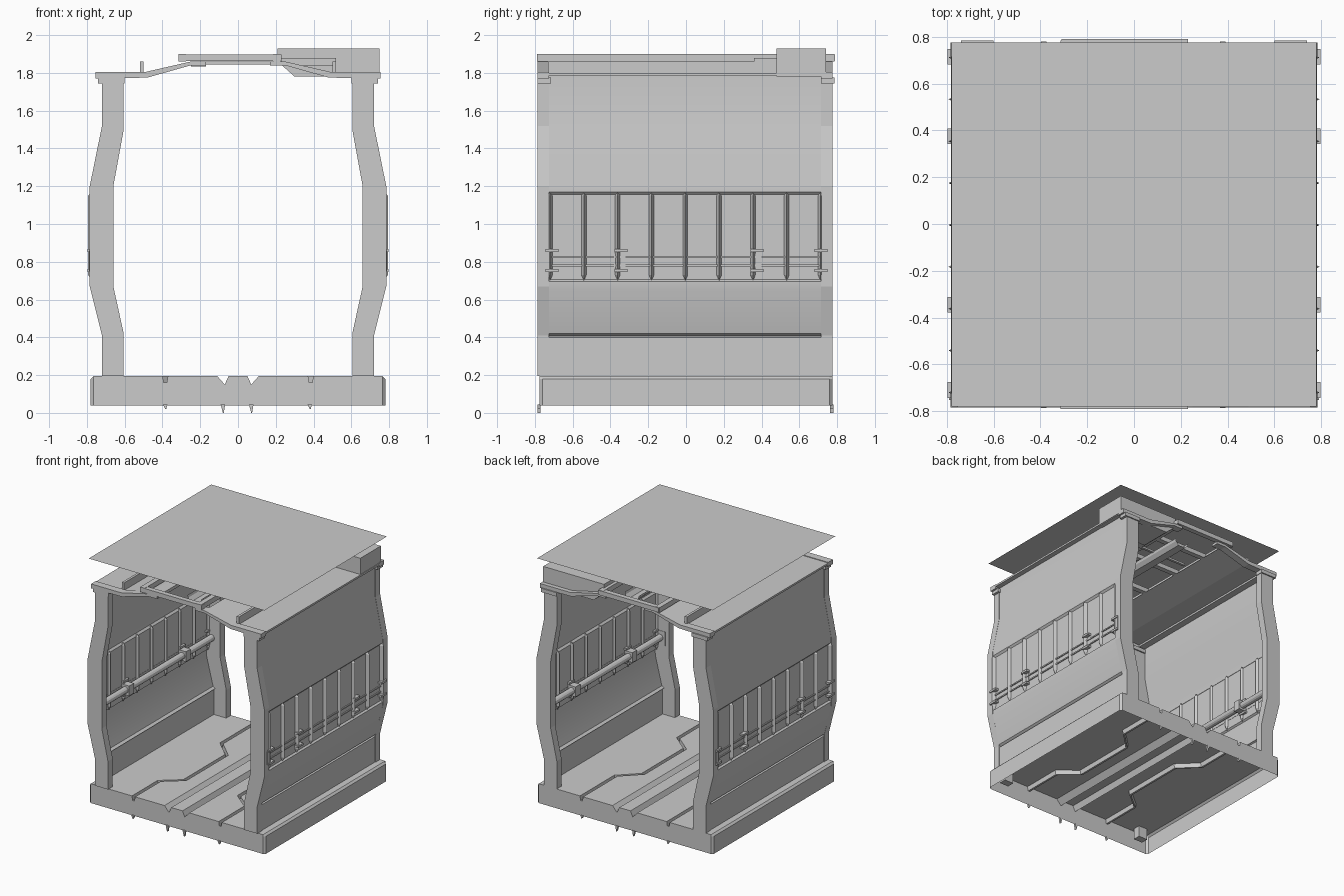
import bpy, bmesh, math
from mathutils import Vector

if "Cube" in bpy.data.objects:
    bpy.data.objects.remove(bpy.data.objects["Cube"])


def mesh(name, verts, faces, smooth=False):
    me = bpy.data.meshes.new(name)
    me.from_pydata([Vector(v) for v in verts], [], faces)
    bm = bmesh.new()
    bm.from_mesh(me)
    bmesh.ops.recalc_face_normals(bm, faces=bm.faces)
    bm.to_mesh(me)
    bm.free()
    ob = bpy.data.objects.new(name, me)
    bpy.context.collection.objects.link(ob)
    if smooth:
        bpy.context.view_layer.objects.active = ob
        ob.select_set(True)
        bpy.ops.object.shade_smooth_by_angle(angle=math.radians(25))
        ob.select_set(False)
    return ob


def loft(name, rows, closed=False, caps=False, smooth=False):
    n = len(rows[0])
    faces = []
    for r in range(len(rows) - 1):
        for i in range(n if closed else n - 1):
            j = (i + 1) % n
            faces.append((r * n + i, r * n + j, (r + 1) * n + j, (r + 1) * n + i))
    if caps:
        last = (len(rows) - 1) * n
        faces += [tuple(range(n)), tuple(range(last, last + n))]
    return mesh(name, [v for r in rows for v in r], faces, smooth)


def prism(name, prof, y0, y1, s=1):
    # closed xz profile extruded along y
    return loft(name, [[(s * x, y, z) for x, z in prof] for y in (y0, y1)], True, True)


def sheet(name, prof, y0, y1, s=1, smooth=False):
    # open xz profile extruded along y
    return loft(name, [[(s * x, y, z) for x, z in prof] for y in (y0, y1)], smooth=smooth)


def box(name, x0, x1, y0, y1, z0, z1):
    a, b = sorted((x0, x1))
    return prism(name, [(a, z0), (b, z0), (b, z1), (a, z1)], y0, y1)


def tube(name, x, z, r, y0, y1, n=12):
    ring = [(x + r * math.cos(2 * math.pi * i / n), z + r * math.sin(2 * math.pi * i / n)) for i in range(n)]
    ob = prism(name, ring, y0, y1)
    return ob


# Floor with two straight and two zigzag V grooves
stations = [(-.775, .385), (-.45, .385), (-.33, .24), (.2, .24), (.34, .385), (.775, .385)]
rows = []
for y, g in stations:
    half = [(.05, .195), (.07, .15), (.11, .195),
            (g - .014, .195), (g - .008, .16), (g + .008, .16), (g + .014, .195), (.765, .195)]
    prof = [(-x, z) for x, z in reversed(half)] + half
    rows.append([(x, y, z) for x, z in prof])
loft("floor", rows)

# Base skirt: front and back follow the grooves, chamfered corners
for s in (-1, 1):
    edge = [(x, s * .775, z) for x, y, z in rows[0]]
    loft("base_end_skirt", [edge, [(x, y, .04) for x, y, z in edge]])
    plan = [(.765, -.775), (.78, -.76), (.78, .76), (.765, .775)]
    top = [(s * .765, y, .195) for x, y in plan]
    mid = [(s * x, y, .18) for x, y in plan]
    low = [(s * x, y, .04) for x, y in plan]
    loft("base_side_skirt", [top, mid, low])
    box("corner_foot_block", s * .62, s * .7, -.74, -.68, .1, .19)
    # small teeth under the end skirts
    for x, w, d in ((-.385, .012, .02), (-.08, .012, 0), (.07, .012, 0), (.38, .012, .02)):
        prism("skirt_tooth", [(x - w, .045), (x + w, .045), (x + w * .4, d), (x, d)],
              s * .775 - .012, s * .775 + .005)

# Bent corner pillars
pillar = [(.72, .195), (.72, .41), (.785, .67), (.785, 1.2), (.72, 1.52), (.72, 1.79),
          (.605, 1.79), (.605, 1.5), (.66, 1.2), (.66, .67), (.605, .42), (.605, .195)]
for s in (-1, 1):
    for y0, y1 in ((-.785, -.725), (.715, .775)):
        prism("corner_pillar", pillar, y0, y1, s)

# Side walls: bent sheet, recessed ribbed panel, hand pipe
wall = [(.715, .195), (.715, .4), (.702, .406), (.722, .42), (.78, .65), (.782, .695),
        (.768, .705), (.768, 1.155), (.782, 1.17), (.782, 1.21), (.718, 1.52), (.715, 1.79)]
for s in (-1, 1):
    sheet("side_wall", wall, -.73, .72, s, True)
    for i in range(9):
        y = -.72 + i * .179
        zs = [(.70, .001), (.73, .014), (1.15, .014), (1.17, .001)]
        loft("wall_rib", [[(s * .766, y - w, z), (s * (.772 + 1.5 * w), y, z), (s * .766, y + w, z),
                           (s * (.766 - w), y, z)] for z, w in zs], True, True)
    tube("hand_pipe", s * .735, .805, .026, -.73, .725)
    for z in (.78, .825):
        box("outer_strip", s * .766, s * .776, -.71, .71, z - .005, z + .005)
    for y in (-.35, .37):
        box("pipe_clamp", s * .70, s * .77, y - .03, y + .03, .765, .845)
    for y in (-.74, .73):
        box("pipe_end_bracket", s * .69, s * .79, y - .012, y + .018, .75, .86)
    for y in (-.71, -.345, .375, .715):
        for z in (.755, .86):
            box("bracket_lug", s * .75, s * .798, y - .034, y + .034, z - .008, z + .008)

# Roof: side slopes, end arches, eave rails
slope = [(.755, 1.80), (.49, 1.80), (.25, 1.86)]
arch = [(.755, 1.77), (.755, 1.805), (.49, 1.805), (.25, 1.86), (.17, 1.86),
        (.17, 1.84), (.25, 1.84), (.48, 1.775)]
for s in (-1, 1):
    sheet("roof_slope", slope, -.73, .72, s)
    for y0, y1 in ((-.785, -.725), (.715, .775)):
        prism("end_arch", arch, y0, y1, s)
        box("eave_cap", s * .60, s * .74, y0, y1 + .01, 1.745, 1.775)
    box("eave_ledge", s * .66, s * .755, -.77, .77, 1.785, 1.80)
    box("eave_rail", s * .50, s * .52, -.73, .73, 1.80, 1.86)

# Central roof frame with cross bars and hanging channel
for x in (-.295, .205):
    box("roof_frame_beam", x - .02, x + .02, -.79, .785, 1.86, 1.90)
for y in (-.77, -.5, -.18, .18, .5, .77):
    box("roof_frame_cross", -.31, .23, y - .02, y + .02, 1.862, 1.898)
box("roof_frame_stub", -.25, -.17, -.70, -.35, 1.835, 1.86)
box("roof_side_tray", .23, .52, .36, .74, 1.84, 1.88)
sheet("roof_channel", [(-.015, 1.85), (-.01, 1.83), (.015, 1.802), (.08, 1.802), (.105, 1.83), (.11, 1.85)],
      -.62, .62)
for y in (-.35, .35):
    box("channel_hanger", -.2, .25, y - .01, y + .01, 1.845, 1.86)

# Equipment box at the back right of the roof
prism("roof_equipment_box", [(.21, 1.93), (.75, 1.93), (.75, 1.78), (.30, 1.78), (.21, 1.86)], .48, .74)

# Top cover sheet
mesh("top_cover", [(-.78, -.78, 2), (.78, -.78, 2), (.78, .775, 2), (-.78, .775, 2)], [(0, 1, 2, 3)])
